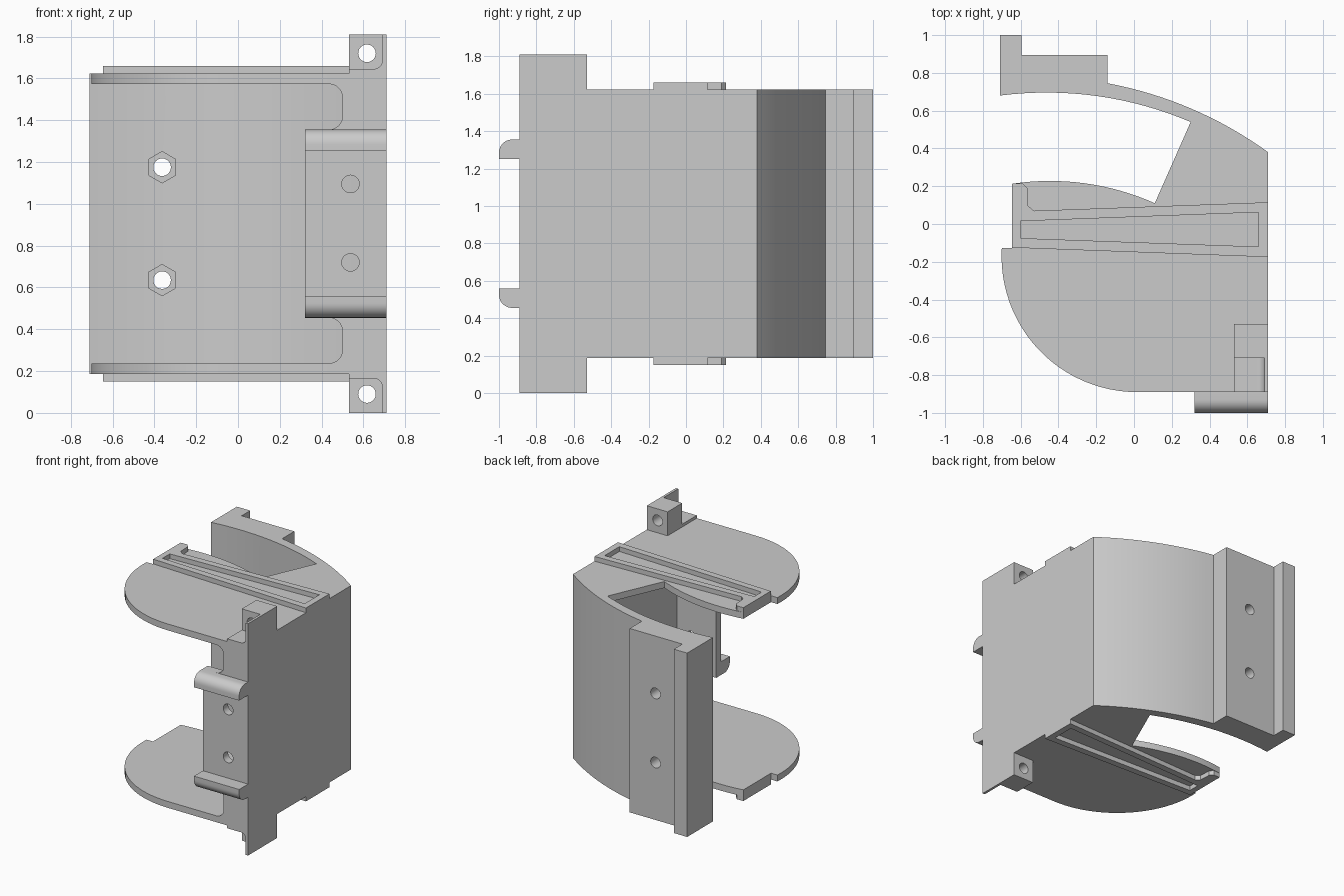
import bpy, bmesh, math
from mathutils import Vector

if "Cube" in bpy.data.objects:
    bpy.data.objects.remove(bpy.data.objects["Cube"])

H = 1.81           # total height; the part is symmetric about z = H/2
Z0, Z1 = 0.187, H - 0.187


def prism(name, pts, lo, hi, axis='z', flip=False):
    """Extrude a 2D profile along an axis; flip mirrors it about mid height."""
    def place(a, b, c):
        v = {'z': (a, b, c), 'y': (a, c, b), 'x': (c, a, b)}[axis]
        return (v[0], v[1], H - v[2]) if flip else v
    bm = bmesh.new()
    bot = [bm.verts.new(place(a, b, lo)) for a, b in pts]
    top = [bm.verts.new(place(a, b, hi)) for a, b in pts]
    bm.faces.new(bot)
    bm.faces.new(top)
    n = len(pts)
    for i in range(n):
        j = (i + 1) % n
        bm.faces.new((bot[i], bot[j], top[j], top[i]))
    bmesh.ops.recalc_face_normals(bm, faces=bm.faces)
    me = bpy.data.meshes.new(name)
    bm.to_mesh(me)
    bm.free()
    ob = bpy.data.objects.new(name, me)
    bpy.context.collection.objects.link(ob)
    return ob


def cut(ob, cutter):
    m = ob.modifiers.new("cut", 'BOOLEAN')
    m.operation, m.solver, m.object = 'DIFFERENCE', 'EXACT', cutter
    bpy.context.view_layer.objects.active = ob
    bpy.ops.object.modifier_apply(modifier=m.name)
    bpy.data.objects.remove(cutter)


def ring(x, y, r, n, start=0.0):
    return [(x + r * math.cos(start + 2 * math.pi * i / n),
             y + r * math.sin(start + 2 * math.pi * i / n)) for i in range(n)]


def fillet(x, y, r, a0, a1, n=8):
    return [(x + r * math.cos(math.radians(a0 + (a1 - a0) * i / n)),
             y + r * math.sin(math.radians(a0 + (a1 - a0) * i / n))) for i in range(n + 1)]


def arc(p, q, s, n=16):
    """Points of the circular arc from p through q to s."""
    (ax, ay), (bx, by), (cx, cy) = p, q, s
    d = 2 * (ax * (by - cy) + bx * (cy - ay) + cx * (ay - by))
    A, B, C = ax * ax + ay * ay, bx * bx + by * by, cx * cx + cy * cy
    o = Vector(((A * (by - cy) + B * (cy - ay) + C * (ay - by)) / d,
                (A * (cx - bx) + B * (ax - cx) + C * (bx - ax)) / d))
    r = (Vector(p) - o).length
    a0 = math.atan2(ay - o.y, ax - o.x)
    sweep = math.atan2(cy - o.y, cx - o.x) - a0
    sweep = (sweep + math.pi) % (2 * math.pi) - math.pi
    return [(o.x + r * math.cos(a0 + sweep * i / n),
             o.y + r * math.sin(a0 + sweep * i / n)) for i in range(n + 1)]


def rect(a0, a1, b0, b1):
    return [(a0, b0), (a1, b0), (a1, b1), (a0, b1)]


# Side wall, curved back wall and rear mounting flange in one profile
inner = arc((-0.71, 0.68), (-0.2, 0.678), (0.30, 0.54))
corner = [(0.5, 0.445), (0.66, 0.345)]
wall = prism("side_and_back_wall",
             [(0.71, -0.89)] + arc((0.71, 0.38), (0.3, 0.612), (-0.14, 0.745))
             + [(-0.14, 0.895), (-0.595, 0.895), (-0.595, 1.0), (-0.71, 1.0)]
             + inner + corner + [(0.66, -0.89)], Z0, Z1)
for z in (0.635, 1.175):
    cut(wall, prism("nut_pocket", ring(-0.363, z, 0.075, 6, math.pi / 6), 0.6, 0.77, 'y'))
    cut(wall, prism("bolt_hole", ring(-0.363, z, 0.042, 24), 0.5, 1.1, 'y'))

# Front panel with rounded notches and two holes
mid = H / 2
half = ([(0.66, 0.237), (0.44, 0.237)] + fillet(0.435, 0.302, 0.065, -90, 0)
        + fillet(0.435, 0.39, 0.065, 0, 90) + [(0.32, 0.455)])
panel = prism("front_panel", half + [(x, H - z) for x, z in reversed(half)],
              -0.89, -0.83, 'y')
for z in (0.72, 1.095):
    cut(panel, prism("panel_hole", ring(0.538, z, 0.042, 24), -1, -0.7, 'y'))

# Outlines shared by the top and bottom parts
plate_pts = ([(0.66, -0.89), (0.66, 0.345), (0.5, 0.445), (0.30, 0.54)]
             + arc((0.11, 0.11), (-0.25, 0.214), (-0.645, 0.213))
             + [(-0.645, -0.128)]
             + arc((-0.70, -0.128), (-0.5, -0.67), (0.02, -0.89), 24))
ridge_pts = ([(-0.645, -0.125), (0.71, -0.175), (0.71, 0.115), (-0.53, 0.07)]
             + [(-0.56, 0.095), (-0.565, 0.19), (-0.59, 0.215), (-0.645, 0.213)])
slot_pts = [(-0.6, -0.075), (0.66, -0.12), (0.66, 0.062), (-0.6, 0.015)]
rib_pts = [(-0.89, 0.455), (-0.89, 0.558), (-1.0, 0.558)] + fillet(-0.93, 0.525, 0.07, 180, 270)

for end, flip in (("bottom", False), ("top", True)):
    # Lobed end plate
    prism(end + "_plate", plate_pts, Z0, 0.237, flip=flip)
    # Wedge ridge with a long slot
    ridge = prism(end + "_ridge", ridge_pts, 0.15, Z0, flip=flip)
    cut(ridge, prism("slot", slot_pts, 0.1, 0.3, flip=flip))
    # Quarter-round rib across the front panel
    prism(end + "_rib", rib_pts, 0.32, 0.71, 'x', flip)
    # Screw tab: drilled block, thin side wall and recess floor
    block = prism(end + "_screw_block", rect(0.53, 0.71, 0, Z0), -0.71, -0.53, 'y', flip)
    cut(block, prism("screw_hole", ring(0.617, 0.09, 0.042, 24), -1, -0.4, 'y', flip))
    prism(end + "_tab_wall", rect(0.69, 0.71, 0, Z0), -0.89, -0.71, 'y', flip)
    prism(end + "_tab_floor",
          [(0.53, Z0), (0.53, 0.165)] + fillet(0.65, 0.125, 0.04, 90, 0)
          + [(0.69, Z0)], -0.89, -0.71, 'y', flip)

# Smooth the curves, keep the edges sharp
bpy.ops.object.select_all(action='SELECT')
bpy.context.view_layer.objects.active = wall
bpy.ops.object.shade_smooth_by_angle(angle=math.radians(30))
